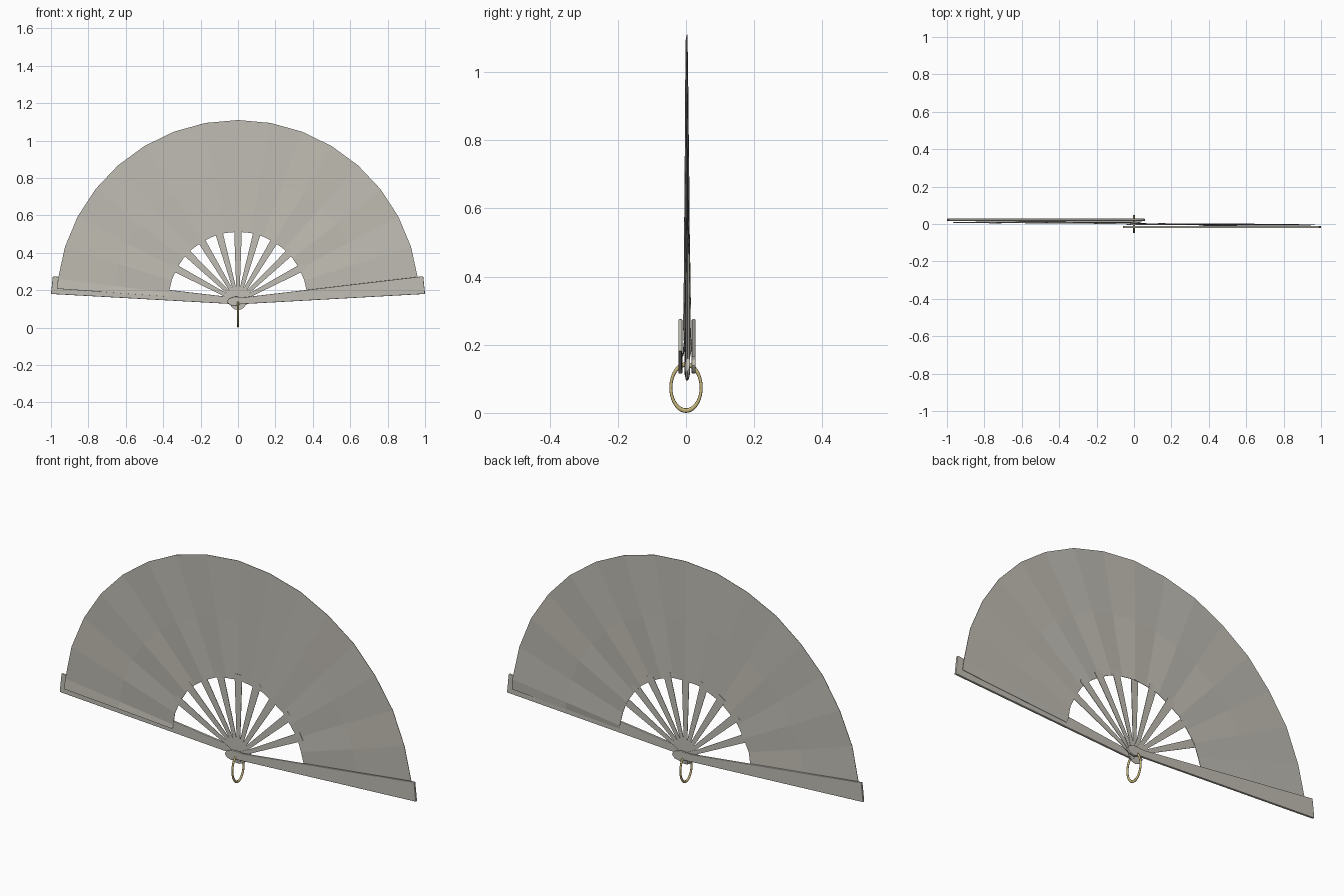
import bpy, bmesh, math

if "Cube" in bpy.data.objects:
    bpy.data.objects.remove(bpy.data.objects["Cube"])

PIVOT = 0.14                 # height of the pivot
STEP = math.radians(10.36)   # angle of one pleat


def material(name, rgb):
    m = bpy.data.materials.new(name)
    m.diffuse_color = (*rgb, 1)
    m.use_nodes = True
    m.node_tree.nodes["Principled BSDF"].inputs["Base Color"].default_value = m.diffuse_color
    return m


GREY = material("warm grey", (0.53, 0.51, 0.455))
GOLD = material("pale gold", (0.56, 0.47, 0.20))


def add_object(name, bm, mat):
    bmesh.ops.recalc_face_normals(bm, faces=bm.faces[:])
    me = bpy.data.meshes.new(name)
    bm.to_mesh(me)
    bm.free()
    me.materials.append(mat)
    ob = bpy.data.objects.new(name, me)
    bpy.context.collection.objects.link(ob)
    return ob


def plate(name, outline, y, thick, mat):
    """Flat plate in the xz plane, centred on depth y."""
    bm = bmesh.new()
    f = bm.faces.new([bm.verts.new((x, y - thick / 2, z)) for x, z in outline])
    ext = bmesh.ops.extrude_face_region(bm, geom=[f])["geom"]
    bmesh.ops.translate(bm, vec=(0, thick, 0),
                        verts=[v for v in ext if isinstance(v, bmesh.types.BMVert)])
    return add_object(name, bm, mat)


def depth(a):
    """The fan spirals from the front (right side) to the back (left side)."""
    return 0.0035 - 0.0105 * a / math.radians(86)


# Pleated leaf: angles are measured from straight up, positive to the right
angles = [math.radians(-86)] + [k * STEP for k in range(-8, 9)] + [math.radians(86)]
bm = bmesh.new()
rows = []
for i, a in enumerate(angles):
    y = depth(a) + (0.0022 if i % 2 else -0.0022)
    rows.append([bm.verts.new((r * math.sin(a), y * s, PIVOT + r * math.cos(a)))
                 for r, s in ((0.372, 1.0), (0.67, 0.85), (0.97, 0.6))])
for p, q in zip(rows, rows[1:]):
    for j in range(2):
        bm.faces.new((p[j], p[j + 1], q[j + 1], q[j]))
leaf = add_object("pleated_leaf", bm, GREY)
sol = leaf.modifiers.new("thickness", 'SOLIDIFY')
sol.thickness = 0.002
sol.offset = 0

# Sticks: narrow near the pivot, with a rounded tail below it
half = [(-0.045, 0.006), (-0.038, 0.012), (0.0, 0.014), (0.08, 0.010), (0.40, 0.021)]
profile = [(w, r) for r, w in half] + [(-w, r) for r, w in reversed(half)]
for k in range(-4, 5):
    a = k * STEP * 1.5
    c, s = math.cos(a), math.sin(a)
    plate("stick", [(w * c + r * s, PIVOT - w * s + r * c) for w, r in profile],
          depth(a), 0.002, GREY)

# Guards: wide outer sticks, front one to the right and back one to the left
guard = [(0.04, 0.163), (0.99, 0.275), (1.0, 0.18), (0.01, 0.125), (-0.02, 0.115),
         (-0.045, 0.121), (-0.06, 0.139), (-0.048, 0.156), (-0.02, 0.166)]
for name, side, y in (("front_guard", 1, -0.0165), ("back_guard", -1, 0.0225)):
    ob = plate(name, [(side * x, z) for x, z in guard], y, 0.012, GREY)
    bev = ob.modifiers.new("soft_edges", 'BEVEL')
    bev.width = 0.003
    bev.segments = 2

# Oval ring hanging from the pivot
bpy.ops.mesh.primitive_torus_add(major_radius=1, minor_radius=0.1, major_segments=40,
                                 minor_segments=10, rotation=(0, math.pi / 2, 0))
ring = bpy.context.object
ring.name = "hanging_ring"
for v in ring.data.vertices:   # local x is height, local y is depth
    v.co.x *= 0.0675
    v.co.y *= 0.0445
    v.co.z *= 0.05
ring.location = (0, 0, 0.0743)
ring.data.materials.append(GOLD)
bpy.ops.object.shade_smooth()
